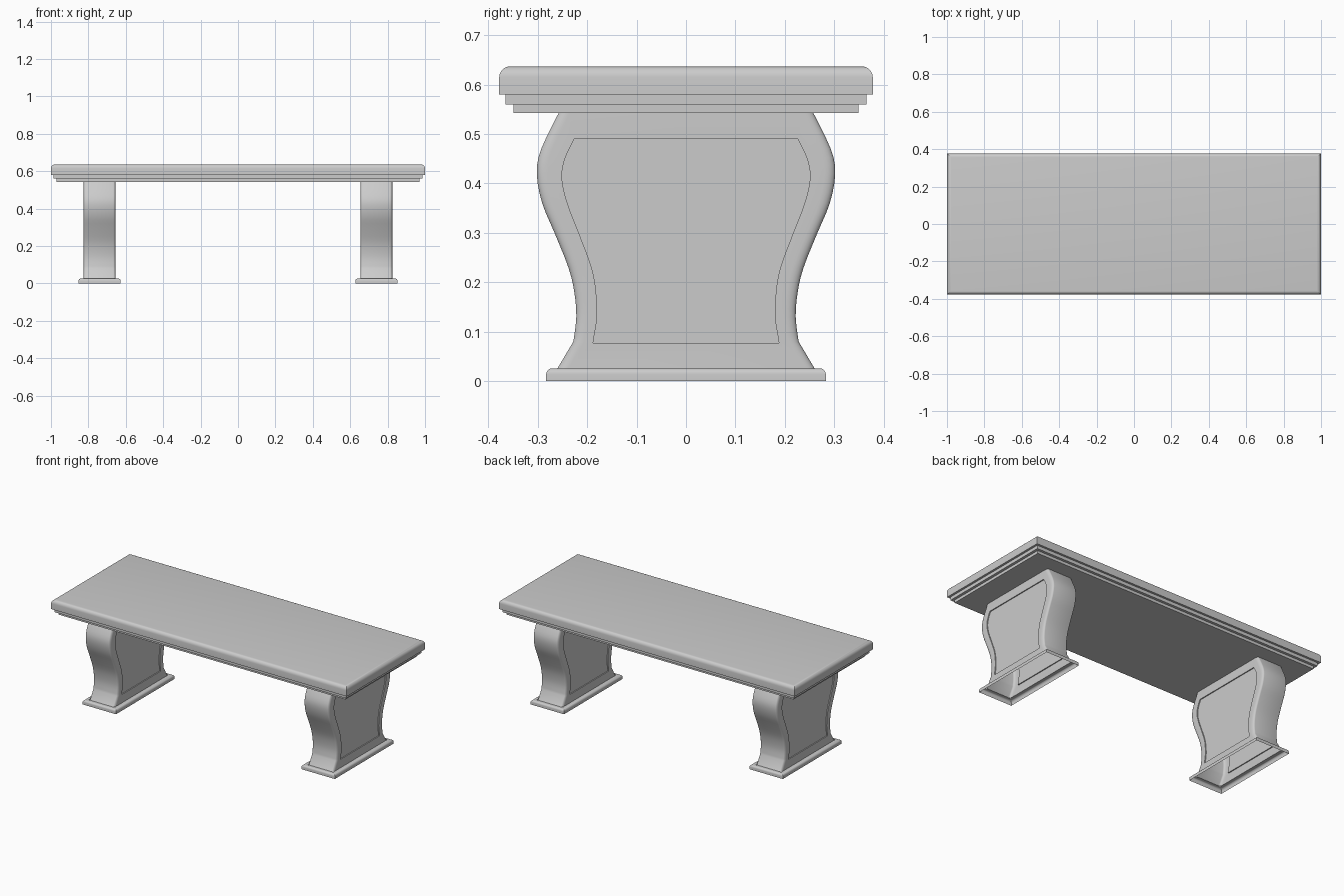
import bpy, bmesh, math

cube = bpy.data.objects.get("Cube")
if cube:
    bpy.data.objects.remove(cube, do_unlink=True)

stone = bpy.data.materials.new("grey_stone")
stone.use_nodes = True
GREY = (0.6, 0.6, 0.6, 1)
stone.diffuse_color = GREY
stone.node_tree.nodes["Principled BSDF"].inputs["Base Color"].default_value = GREY


def loft(name, loops, cap_start=True, cap_end=True, skip=None):
    """Skin matching closed loops; skip(quad points) leaves a quad open."""
    bm = bmesh.new()
    rings = [[bm.verts.new(p) for p in loop] for loop in loops]
    n = len(rings[0])
    for a, b in zip(rings, rings[1:]):
        for i in range(n):
            j = (i + 1) % n
            quad = (a[i], a[j], b[j], b[i])
            if not (skip and skip([v.co for v in quad])):
                bm.faces.new(quad)
    if cap_start:
        bm.faces.new(rings[0][::-1])
    if cap_end:
        bm.faces.new(rings[-1])
    bmesh.ops.recalc_face_normals(bm, faces=bm.faces)
    mesh = bpy.data.meshes.new(name)
    bm.to_mesh(mesh)
    bm.free()
    mesh.materials.append(stone)
    obj = bpy.data.objects.new(name, mesh)
    bpy.context.collection.objects.link(obj)
    bpy.ops.object.select_all(action='DESELECT')
    obj.select_set(True)
    bpy.context.view_layer.objects.active = obj
    bpy.ops.object.shade_smooth_by_angle(angle=math.radians(35))
    return obj


def rect(hx, hy, z, cx=0):
    return [(cx - hx, -hy, z), (cx + hx, -hy, z), (cx + hx, hy, z), (cx - hx, hy, z)]


def rounded(radius, top, steps=5):
    """Inset and height pairs of a quarter-round top edge."""
    for k in range(steps + 1):
        a = k / steps * math.pi / 2
        yield radius * (1 - math.cos(a)), top - radius * (1 - math.sin(a))


def spline(points, count):
    """Smooth curve through (z, y) points, as an evenly spaced list."""
    out = []
    last = len(points) - 1
    for k in range(count + 1):
        u = k / count * last
        i = min(int(u), last - 1)
        t = u - i
        p = [points[max(0, min(last, i + d))] for d in (-1, 0, 1, 2)]
        out.append(tuple(
            0.5 * (2 * b + (c - a) * t + (2 * a - 5 * b + 4 * c - d) * t * t
                   + (3 * b - a - 3 * c + d) * t ** 3)
            for a, b, c, d in zip(*p)))
    return out


# Seat slab: two stepped mouldings below a round-edged top
steps = [(0.029, 0.543), (0.029, 0.56), (0.013, 0.56), (0.013, 0.58), (0, 0.58)]
steps += list(rounded(0.022, 0.637))
loft("seat_slab", [rect(1 - d, 0.378 - d, z) for d, z in steps])

# Leg silhouette and panel outline, as (height, half depth)
BOTTOM, TOP = 0.026, 0.544
outer = [(BOTTOM, 0.26)] + spline(
    [(0.08, 0.228), (0.13, 0.222), (0.18, 0.226), (0.23, 0.238), (0.3, 0.266),
     (0.36, 0.291), (0.42, 0.302), (0.47, 0.293), (TOP, 0.257)], 24)
panel = [(0.077, 0.188)] + spline(
    [(0.085, 0.187), (0.13, 0.18), (0.18, 0.182), (0.23, 0.191), (0.3, 0.217),
     (0.36, 0.24), (0.41, 0.251), (0.45, 0.245), (0.49, 0.226)], 24)


def outline(x, curve, inset=0):
    right = [(x, y - inset, z) for z, y in curve]
    return right + [(x, -y, z) for x, y, z in reversed(right)]


HALF, EDGE_X, EDGE_Y, RECESS = 0.086, 0.012, 0.022, 0.006


def leg_side(cx, s):
    """Loops of one broad side, from panel face out to the leg edge."""
    loops = [outline(cx + s * (HALF - RECESS), panel), outline(cx + s * HALF, panel)]
    for k in range(6):
        a = k / 5 * math.pi / 2
        loops.append(outline(cx + s * (HALF - EDGE_X * (1 - math.cos(a))),
                             outer, EDGE_Y * (1 - math.sin(a))))
    return loops


def is_underside(points):
    return all(abs(p.z - BOTTOM) < 1e-4 for p in points)


for side, cx in (("left", 0.74), ("right", -0.74)):
    loft(side + "_leg", leg_side(cx, -1) + leg_side(cx, 1)[::-1], skip=is_underside)

    # Plinth, hollow underneath
    rings = [rect(0.113, 0.283, 0, cx)]
    rings += [rect(0.113 - d, 0.283 - d, z, cx) for d, z in rounded(0.012, BOTTOM)]
    rings.append(rect(HALF, 0.26, BOTTOM, cx))
    loft(side + "_plinth", rings, cap_start=False, cap_end=False)
